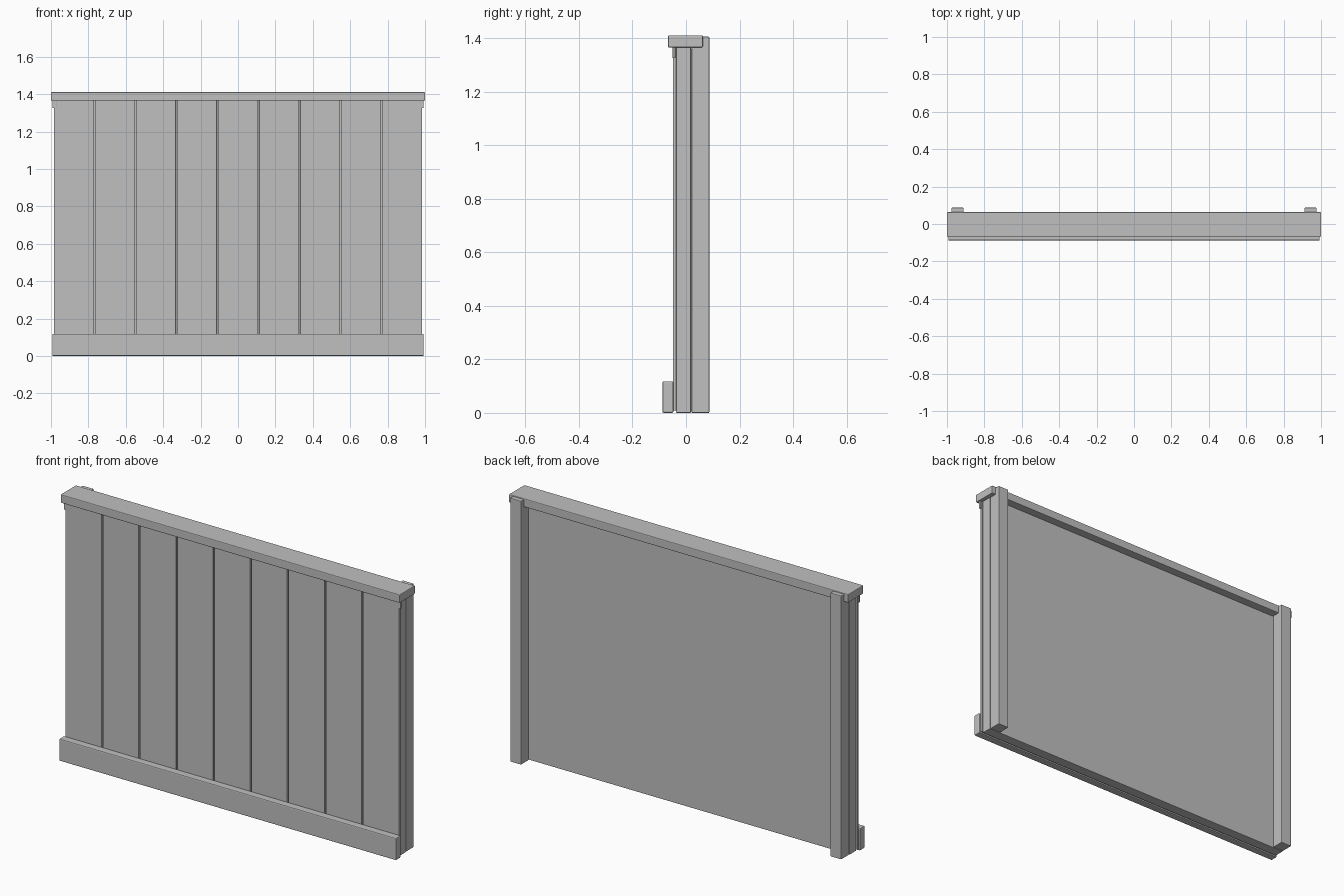
import bpy

cube = bpy.data.objects.get("Cube")
if cube:
    bpy.data.objects.remove(cube, do_unlink=True)

# One plain grey paint for everything
GREY = (0.53, 0.53, 0.53, 1)
paint = bpy.data.materials.new("grey_paint")
paint.use_nodes = True
paint.diffuse_color = GREY
paint.node_tree.nodes["Principled BSDF"].inputs["Base Color"].default_value = GREY


def board(name, x, y, z, bevel=0.003):
    """Softly bevelled board given its (min, max) extent on each axis."""
    spans = (x, y, z)
    bpy.ops.mesh.primitive_cube_add(size=1, location=[(a + b) / 2 for a, b in spans])
    ob = bpy.context.object
    ob.name = name
    ob.scale = [b - a for a, b in spans]
    bpy.ops.object.transform_apply(location=False, rotation=False, scale=True)
    ob.data.materials.append(paint)
    mod = ob.modifiers.new("soft_edges", "BEVEL")
    mod.width = bevel
    mod.segments = 2
    return ob


# Backing panel, top cap and skirting
board("backing_panel", (-0.978, 0.978), (-0.038, 0.018), (0, 1.37))
board("top_cap", (-1, 1), (-0.067, 0.063), (1.365, 1.41), 0.004)
board("skirting_board", (-0.993, 0.993), (-0.088, -0.047), (0, 0.118), 0.005)

# Front planks with narrow grooves between them
COUNT, HALF, GAP = 9, 0.985, 0.008
pitch = 2 * HALF / COUNT
for i in range(COUNT):
    left = -HALF + i * pitch
    x0 = left + (GAP / 2 if i > 0 else 0)
    x1 = left + pitch - (GAP / 2 if i < COUNT - 1 else 0)
    board(f"front_plank_{i + 1}", (x0, x1), (-0.049, -0.036), (0.008, 1.368), 0.002)

# Rear posts and the moulding ends tucked under the cap
for side, s in (("left", 1), ("right", -1)):
    board(f"{side}_rear_post", sorted((s * 0.912, s * 0.976)), (0.021, 0.087), (0, 1.405))
    board(f"{side}_post_joint", sorted((s * 0.918, s * 0.968)), (0.01, 0.03), (0.005, 1.36))
    board(f"{side}_cap_moulding", sorted((s * 0.97, s * 0.993)), (-0.05, -0.04), (1.325, 1.368), 0.002)
